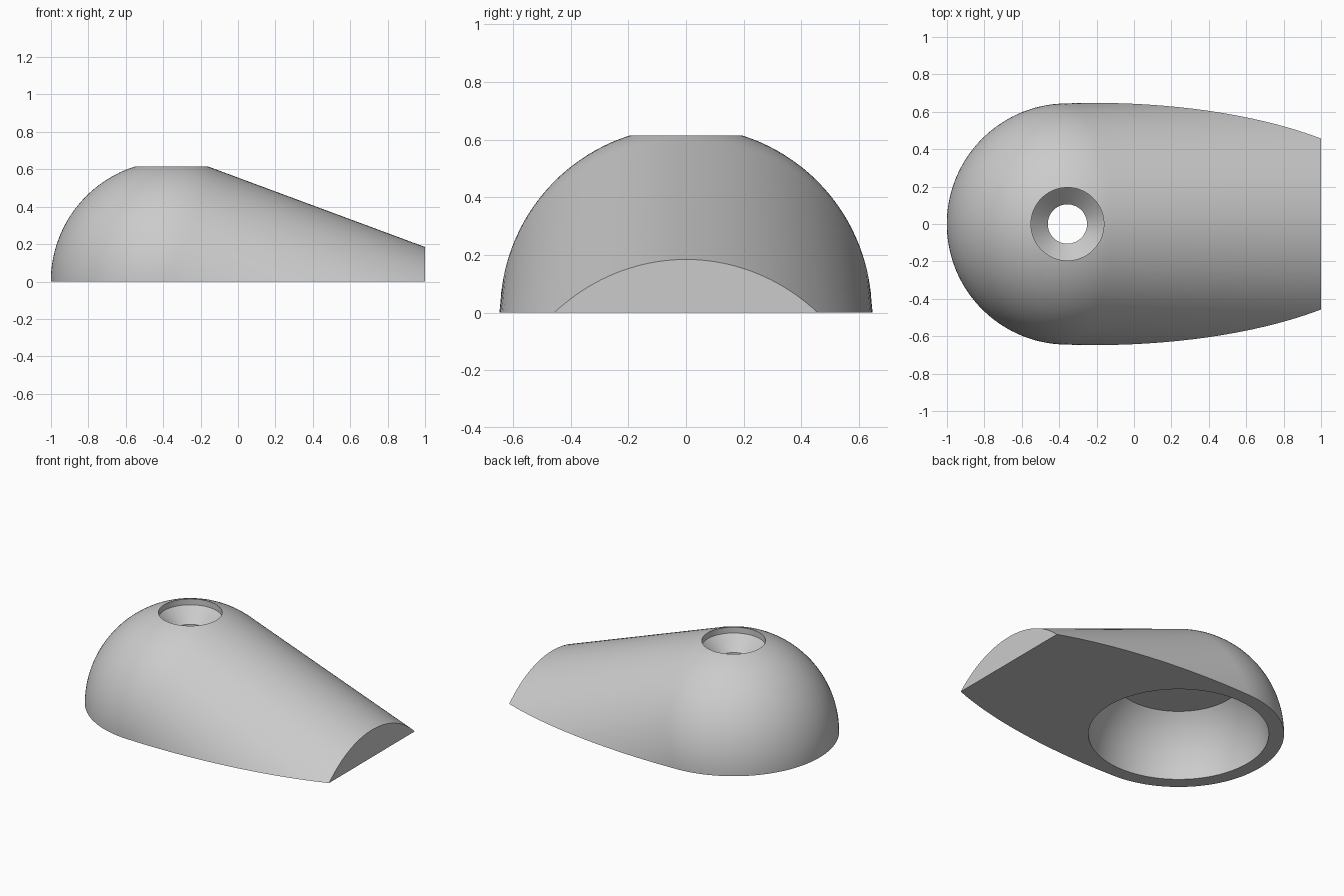
import bpy, bmesh, math
from mathutils import Matrix, Vector

cube = bpy.data.objects.get("Cube")
if cube:
    bpy.data.objects.remove(cube, do_unlink=True)

CENTRE = Vector((-0.356, 0, 0))   # centre of the dome
R = 0.645                         # dome radius
TILT = math.radians(22.4)         # downward slope of the tail axis
FLARE = math.radians(2.05)        # slight widening of the tail
CAVITY_R = 0.552
CEILING = 0.388

grey = bpy.data.materials.new("plain grey")
grey.use_nodes = True
colour = (0.6, 0.6, 0.6, 1)
grey.diffuse_color = colour
grey.node_tree.nodes["Principled BSDF"].inputs["Base Color"].default_value = colour


def revolve(profile, steps):
    """Spin a closed (radius, height) profile around z."""
    bm = bmesh.new()
    verts = [bm.verts.new((r, 0, z)) for r, z in profile]
    edges = [bm.edges.new(pair) for pair in zip(verts, verts[1:])]
    bmesh.ops.spin(bm, geom=verts + edges, cent=(0, 0, 0), axis=(0, 0, 1),
                   angle=math.tau, steps=steps, use_duplicate=False)
    bmesh.ops.remove_doubles(bm, verts=bm.verts, dist=1e-5)
    bmesh.ops.recalc_face_normals(bm, faces=bm.faces)
    return bm


def add_object(name, bm):
    mesh = bpy.data.meshes.new(name)
    bm.to_mesh(mesh)
    bm.free()
    mesh.materials.append(grey)
    obj = bpy.data.objects.new(name, mesh)
    bpy.context.collection.objects.link(obj)
    return obj


def arc(radius, start, end, count):
    """Points on a quarter-style arc, angles measured from the equator."""
    angles = [start + (end - start) * i / count for i in range(count + 1)]
    return [(radius * math.cos(a), radius * math.sin(a)) for a in angles]


# Body: dome and flared tail turned together around the sloping axis
length = 1.5
profile = arc(R, -math.pi / 2, 0, 32)
profile[0] = (0, -R)
profile += [(R + length * math.tan(FLARE), length), (0, length)]
bm = revolve(profile, 128)
bm.transform(Matrix.Translation(CENTRE) @ Matrix.Rotation(math.pi / 2 + TILT, 4, 'Y'))

# Trim the body flat at the base and at the tail end
for point, normal in (((0, 0, 0), (0, 0, -1)), ((1, 0, 0), (1, 0, 0))):
    cut = bmesh.ops.bisect_plane(bm, geom=bm.verts[:] + bm.edges[:] + bm.faces[:],
                                 plane_co=point, plane_no=normal, clear_outer=True)
    rim = [e for e in cut["geom_cut"] if isinstance(e, bmesh.types.BMEdge)]
    bmesh.ops.holes_fill(bm, edges=rim, sides=0)
bmesh.ops.recalc_face_normals(bm, faces=bm.faces)
body = add_object("body", bm)

# Cutter: hollow dome below, screw hole and countersink above
profile = [(0, -0.1), (CAVITY_R, -0.1)]
profile += arc(CAVITY_R, 0, math.asin(CEILING / CAVITY_R), 16)
profile += [(0.105, CEILING), (0.105, 0.485), (0.195, 0.575), (0.195, 0.8), (0, 0.8)]
bm = revolve(profile, 96)
bm.transform(Matrix.Translation(CENTRE))
cutter = add_object("hole_cutter", bm)

cut = body.modifiers.new("holes", 'BOOLEAN')
cut.operation = 'DIFFERENCE'
cut.solver = 'EXACT'
cut.object = cutter

bpy.ops.object.select_all(action='DESELECT')
body.select_set(True)
bpy.context.view_layer.objects.active = body
bpy.ops.object.modifier_apply(modifier=cut.name)
bpy.data.objects.remove(cutter, do_unlink=True)
bpy.ops.object.shade_smooth_by_angle(angle=math.radians(30))
